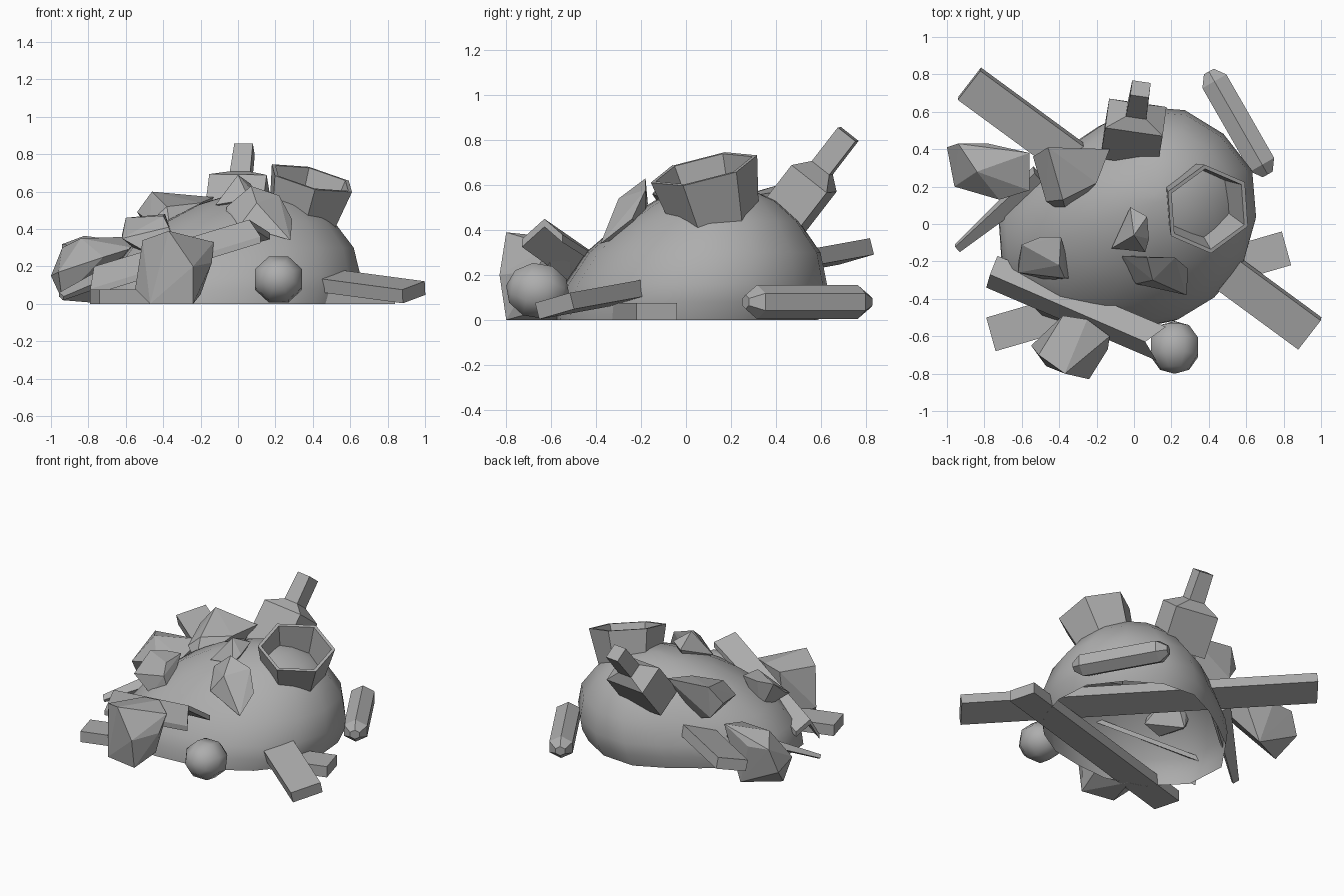
import bpy, bmesh, math
from mathutils import Vector, Matrix

if "Cube" in bpy.data.objects:
    bpy.data.objects.remove(bpy.data.objects["Cube"])

grey = bpy.data.materials.new("scrap grey")
grey.diffuse_color = (0.42, 0.42, 0.42, 1)
grey.use_nodes = True
grey.node_tree.nodes["Principled BSDF"].inputs["Base Color"].default_value = grey.diffuse_color


def finish(bm, name, smooth=None):
    bmesh.ops.recalc_face_normals(bm, faces=bm.faces)
    me = bpy.data.meshes.new(name)
    bm.to_mesh(me)
    bm.free()
    me.materials.append(grey)
    ob = bpy.data.objects.new(name, me)
    bpy.context.collection.objects.link(ob)
    if smooth:
        bpy.ops.object.select_all(action='DESELECT')
        ob.select_set(True)
        bpy.context.view_layer.objects.active = ob
        bpy.ops.object.shade_smooth_by_angle(angle=math.radians(smooth))
    return ob


def loft(name, rings, cap_start=True, cap_end=True, smooth=None):
    """Skin a list of equal-length point rings."""
    bm = bmesh.new()
    vs = [[bm.verts.new(p) for p in r] for r in rings]
    n = len(vs[0])
    for a, b in zip(vs, vs[1:]):
        for i in range(n):
            bm.faces.new((a[i], a[(i + 1) % n], b[(i + 1) % n], b[i]))
    if cap_start:
        bm.faces.new(vs[0][::-1])
    if cap_end:
        bm.faces.new(vs[-1])
    return finish(bm, name, smooth)


def hull(name, pts):
    """Faceted chunk from a few corner points."""
    bm = bmesh.new()
    for p in pts:
        bm.verts.new(p)
    res = bmesh.ops.convex_hull(bm, input=bm.verts)
    junk = {g for g in res["geom_interior"] + res["geom_unused"]
            if isinstance(g, bmesh.types.BMVert)}
    bmesh.ops.delete(bm, geom=list(junk), context='VERTS')
    return finish(bm, name)


def plank(name, a, b, width, thick, taper=1):
    """Box between end centres a and b; width is the full width vector."""
    a, b, w = Vector(a), Vector(b), Vector(width) / 2
    t = w.cross(b - a).normalized() * thick / 2
    ring = lambda c, k: [c + w * k + t * k, c + w * k - t * k, c - w * k - t * k, c - w * k + t * k]
    return loft(name, [ring(a, taper), ring(b, 1)])


def frame(axis, side):
    """Axes (u, v, n) with n along axis and u close to side."""
    n = Vector(axis).normalized()
    u = Vector(side)
    u = (u - n * u.dot(n)).normalized()
    return u, n.cross(u), n


# Mound: open-bottomed irregular dome
radii = [.65, .68, .66, .65, .62, .56, .56, .64, .76, .80, .74, .66, .59, .59, .60, .63]
levels = [(0, .95), (.08, .97), (.16, .95), (.30, .85), (.44, .64), (.53, .44), (.58, .24), (.60, .05)]
rings = []
for z, f in levels:
    rings.append([(.22 * z + f * r * math.cos(i * math.pi / 8),
                   .24 * z + f * r * math.sin(i * math.pi / 8), z)
                  for i, r in enumerate(radii)])
loft("mound", rings, cap_start=False, smooth=50)

# Planks running right through the mound
plank("long_plank", (-.88, .75, .305), (.94, -.585, .062), (.12, .155, .045), .075)
plank("ground_plank", (-.765, -.59, .038), (.815, -.13, .038), (-.05, .18, 0), .075)

# Splintered angle beam on the front: an upside-down V section
ends = [[(-.79, -.34, .08), (-.77, -.27, .20), (-.73, -.17, .14)],
        [(.12, -.73, .36), (.06, -.63, .45), (.17, -.55, .38)]]
drop = Vector((0, 0, -.035))
loft("splinter_beam", [[Vector(p) for p in e] + [Vector(p) + drop for p in e[::-1]]
                       for e in ends])

# Pointed shard on the left
plank("left_shard", (-.945, -.13, .04), (-.50, .25, .24), (-.07, .08, .06), .07, taper=.35)

# Faceted chunks
hull("front_chunk", [
    (-.55, -.65, .08), (-.47, -.76, 0), (-.24, -.80, 0), (-.24, -.83, .20),
    (-.14, -.67, .22), (-.37, -.80, .39), (-.13, -.60, .33), (-.25, -.51, .36),
    (-.38, -.49, .34), (-.51, -.70, .34), (-.40, -.52, 0), (-.20, -.62, .05)])
hull("left_chunk", [
    (-1, .41, .15), (-.94, .43, .30), (-.84, .28, .35), (-.56, .38, .36),
    (-.56, .18, .30), (-.72, .13, .25), (-.96, .20, .17), (-.94, .27, .02),
    (-.70, .40, .0), (-.78, .43, .28)])
hull("upper_left_chunk", [
    (-.54, .36, .49), (-.46, .41, .60), (-.13, .40, .57), (-.20, .22, .54),
    (-.36, .05, .38), (-.47, .12, .44), (-.38, .13, .52), (-.30, .30, .30),
    (-.46, .39, .38)])
hull("side_chunk", [
    (-.62, -.21, .37), (-.60, -.11, .46), (-.50, -.07, .47), (-.39, -.07, .48),
    (-.37, -.29, .41), (-.40, -.22, .47), (-.62, -.26, .35), (-.46, -.30, .26),
    (-.33, -.29, .30), (-.50, -.10, .25)])
hull("top_chunk", [
    (-.12, -.13, .53), (-.02, .09, .62), (.07, .04, .64), (.08, -.08, .60),
    (.06, -.15, .56), (.0, -.06, .69), (0, 0, .50)])
hull("front_upper_chunk", [
    (-.07, -.20, .45), (-.06, -.17, .52), (.07, -.18, .63), (.22, -.18, .58),
    (.29, -.24, .45), (.28, -.38, .34), (.01, -.32, .42), (.10, -.30, .54),
    (.10, -.18, .40)])

# Ball: eight-sided smooth sphere with its pole facing front
bm = bmesh.new()
bmesh.ops.create_uvsphere(bm, u_segments=8, v_segments=5, radius=.143, matrix=(
    Matrix.Translation((.217, -.66, .13)) @ Matrix.Rotation(math.radians(80), 4, 'X')
    @ Matrix.Rotation(math.radians(22.5), 4, 'Z')))
bmesh.ops.scale(bm, vec=(1, 1, .94), verts=bm.verts, space=Matrix.Translation((0, 0, -.13)))
finish(bm, "ball", smooth=60)

# Square bottle leaning out of the back
u, v, n = frame((.10, .61, .79), (1, 0, .04))
u, v = u * math.cos(.08) - v * math.sin(.08), v * math.cos(.08) + u * math.sin(.08)
shoulder = Vector((.01, .57, .63))
stations = [(-.27, .155, .10), (0, .155, .10), (.06, .055, .05), (.25, .05, .05)]
loft("bottle", [[shoulder + n * d + u * (sx * hw) + v * (sy * hd)
                 for sx, sy in ((1, 1), (-1, 1), (-1, -1), (1, -1))]
                for d, hw, hd in stations])

# Hexagonal bucket: outer wall, rim, inner wall and floor
u, v, n = frame((.245, -.24, 1), (1, 0, 0))
rim = Vector((.395, .08, .672))


def hexagon(depth, r):
    return [rim - n * depth + (u * math.cos(a) + v * math.sin(a)) * r
            for a in (math.radians(34 + 60 * i) for i in range(6))]


loft("bucket", [hexagon(.29, .185), hexagon(0, .245), hexagon(0, .222), hexagon(.27, .165)])

# Chamfered six-sided bar lying at the back right
a, b = Vector((.40, .815, .08)), Vector((.715, .265, .08))
u, v, n = frame(b - a, (0, 0, 1))
length = (b - a).length
loft("round_bar", [[a + n * d + (u * math.cos(i * math.pi / 3) * .9 + v * math.sin(i * math.pi / 3)) * r
                    for i in range(6)]
                   for d, r in ((0, .035), (.06, .085), (length - .06, .085), (length, .035))])
